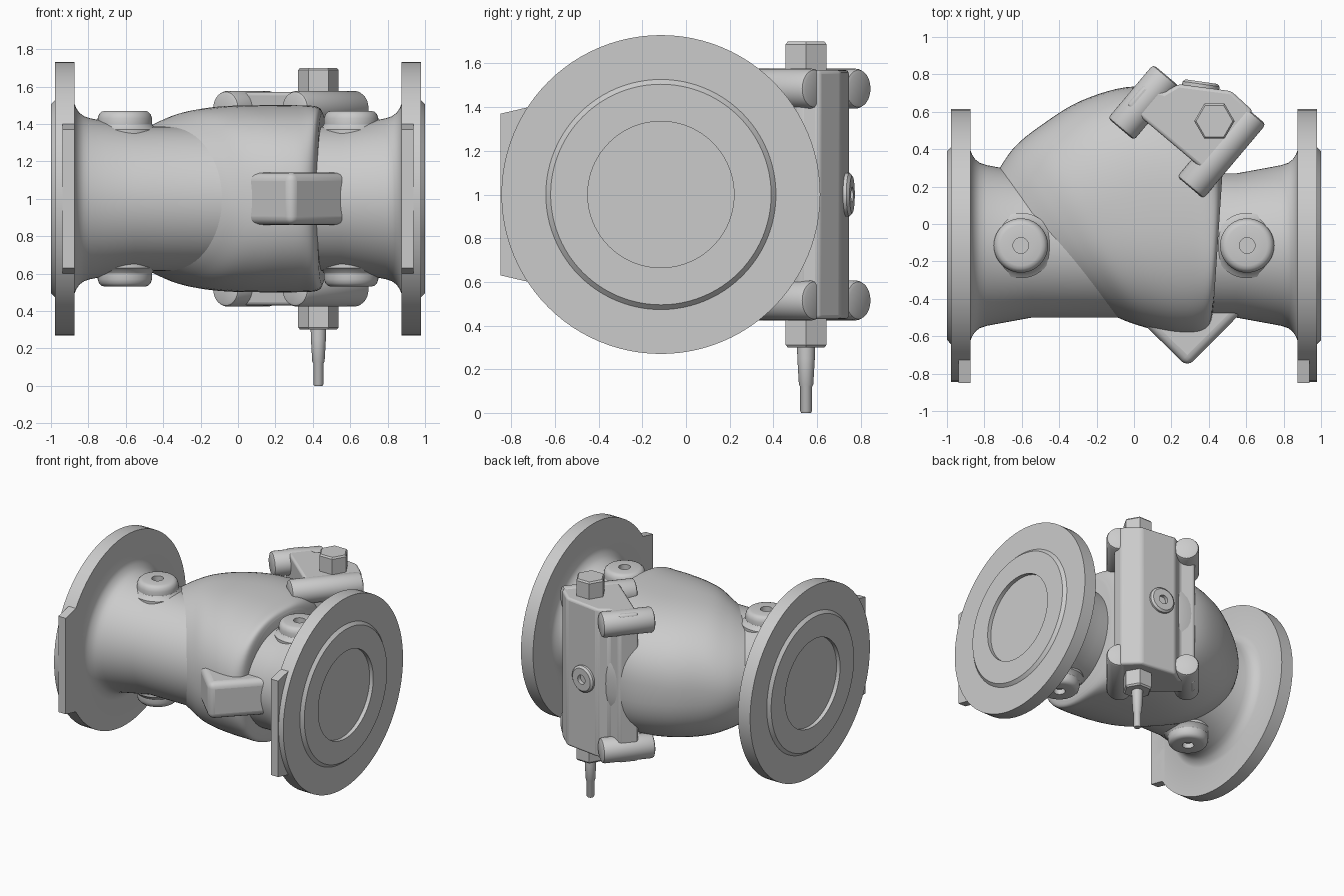
import bpy, bmesh
from math import cos, sin, pi, radians, copysign
from mathutils import Matrix, Vector

if "Cube" in bpy.data.objects:
    bpy.data.objects.remove(bpy.data.objects["Cube"])

AX_Y, AX_Z = -0.115, 1.0          # pipe axis runs along x through here


def finish(name, bm, mat=None, bevel=0, seg=3):
    bmesh.ops.remove_doubles(bm, verts=bm.verts, dist=1e-5)
    if mat:
        bmesh.ops.transform(bm, matrix=mat, verts=bm.verts)
    bmesh.ops.recalc_face_normals(bm, faces=bm.faces)
    me = bpy.data.meshes.new(name)
    bm.to_mesh(me)
    bm.free()
    ob = bpy.data.objects.new(name, me)
    bpy.context.collection.objects.link(ob)
    if bevel:
        m = ob.modifiers.new("round", 'BEVEL')
        m.width, m.segments, m.limit_method = bevel, seg, 'ANGLE'
        m.angle_limit = radians(30)
    return ob


def skin(name, rings, mat=None):
    bm = bmesh.new()
    vs = [[bm.verts.new(p) for p in r] for r in rings]
    n = len(vs[0])
    for a, b in zip(vs, vs[1:]):
        for i in range(n):
            bm.faces.new((a[i], a[(i + 1) % n], b[(i + 1) % n], b[i]))
    for cap in (vs[0], vs[-1]):
        bm.faces.new(cap)
    return finish(name, bm, mat)


def lathe(name, prof, mat, n=48):
    """Revolve (radius, height) points around local z."""
    return skin(name, [[(max(r, 2e-4) * cos(2 * pi * i / n), max(r, 2e-4) * sin(2 * pi * i / n), h)
                        for i in range(n)] for r, h in prof], mat)


def prism(name, pts, z0, z1, mat=None, bevel=0, seg=3):
    bm = bmesh.new()
    f = bm.faces.new([bm.verts.new((x, y, z0)) for x, y in pts])
    ex = bmesh.ops.extrude_face_region(bm, geom=[f])
    bmesh.ops.translate(bm, vec=(0, 0, z1 - z0),
                        verts=[v for v in ex["geom"] if isinstance(v, bmesh.types.BMVert)])
    return finish(name, bm, mat, bevel, seg)


def frame(x, y, z, o):
    m = Matrix((x, y, z)).transposed().to_4x4()
    m.translation = Vector(o)
    return m


# Pipe with both flanges, raised faces and shallow bore recesses
half = [(0, .97), (.335, .97), (.335, 1), (.505, 1), (.527, .978), (.73, .978), (.73, .875),
        (.51, .875), (.485, .865), (.46, .848), (.442, .825), (.43, .79), (.415, .71), (.386, .55)]
lathe("flanged_pipe", half + [(r, -h) for r, h in reversed(half)],
      frame((0, 1, 0), (0, 0, 1), (1, 0, 0), (0, AX_Y, AX_Z)), 96)

# Flat feet on the flanges and threaded bosses on the necks
foot = [(-.85, .63), (-.85, 1.37), (-.7, 1.405), (-.7, .595)]
boss = [(0, .43), (.042, .43), (.042, .47), (.108, .47), (.125, .465), (.138, .452),
        (.145, .43), (.145, .40), (.155, .385), (.175, .37), (.175, .3)]
for side, s in (("left", -1), ("right", 1)):
    x0, x1 = sorted((s * .875, s * .938))
    prism("foot_" + side, foot, x0, x1, frame((0, 1, 0), (0, 0, 1), (1, 0, 0), (0, 0, 0)))
    for level, k in (("top", 1), ("bottom", -1)):
        lathe(f"boss_{side}_{level}", boss,
              frame((1, 0, 0), (0, k, 0), (0, 0, k), (s * .605, AX_Y, AX_Z)), 40)

# Bulging valve body: oblique rounded sections (back x, y, front x, y, half height, squareness)
stations = [(-.73, .28, -.11, -.49, .375, 2.0),
            (-.64, .41, -.04, -.52, .425, 2.1),
            (-.50, .525, .05, -.55, .47, 2.3),
            (-.28, .66, .15, -.575, .495, 2.4),
            (.00, .735, .25, -.588, .50, 2.5),
            (.27, .68, .35, -.583, .50, 2.5),
            (.44, .46, .405, -.54, .492, 2.5),
            (.475, .30, .425, -.45, .455, 2.5)]


def catmull(a, b, c, d, t):
    return [.5 * (2 * q + (r - p) * t + (2 * p - 5 * q + 4 * r - s) * t * t
                  + (3 * q - p - 3 * r + s) * t ** 3) for p, q, r, s in zip(a, b, c, d)]


def section(px, py, qx, qy, h, e, n=72):
    ring = []
    for i in range(n):
        c, s = cos(2 * pi * i / n), sin(2 * pi * i / n)
        c, s = copysign(abs(c) ** (2 / e), c), copysign(abs(s) ** (2 / e), s)
        ring.append(((px + qx + (px - qx) * c) / 2, (py + qy + (py - qy) * c) / 2, AX_Z + h * s))
    return ring


pad = [stations[0]] + stations + [stations[-1]]
rings = [section(*catmull(*pad[i:i + 4], k / 6)) for i in range(len(stations) - 1) for k in range(6)]
skin("valve_body", rings + [section(*stations[-1])])

# Angled stop block at the front of the body
d, e = Vector((.71, -.704, 0)), Vector((.704, .71, 0))
prism("stop_block", [(0, -.14), (.55, -.14), (.55, .14), (0, .14)], -.5, 0,
      frame(e, (0, 0, 1), d, (.285, -.765, 1)), .045, 4)

# Slanted cover plate in its own frame: u along the plate, v outward
U, V = Vector((.765, -.645, 0)), Vector((.645, .765, 0))
prism("cover_plate", [(-.44, .46), (-.44, .60), (-.33, .64), (-.30, .725), (-.06, .878),
                      (.09, .872), (.14, .80), (.14, .46)], .43, 1.57,
      frame(U, V, (0, 0, 1), (0, 0, 0)), .018)

# Four round bolt lugs on the cover corners
for side, u, v1 in (("rear", -.38, .718), ("front", .105, .862)):
    for level, z in (("top", 1.485), ("bottom", .515)):
        r = .091
        lathe(f"cover_lug_{side}_{level}",
              [(0, .342), (r - .018, .342), (r - .005, .348), (r, .36),
               (r, v1 - .02), (r - .006, v1 - .006), (r - .02, v1), (0, v1)],
              frame((0, 0, 1), U, V, U * u + Vector((0, 0, z))), 40)

# Plug boss on the sloped cover face
out = (U * -.53 + V * .848).normalized()
along = (U * .848 + V * .53).normalized()
lathe("cover_plug", [(0, 0), (.035, 0), (.035, .028), (.085, .028), (.1, .015), (.1, -.04), (0, -.04)],
      frame(along, Vector((0, 0, -1)), out, U * -.20 + V * .79 + Vector((0, 0, 1))), 40)

# Hinge pin: hex heads above and below, tapered stem
pin = frame((1, 0, 0), (0, 1, 0), (0, 0, 1), (.43, .55, 0))
for name, a, b in (("hinge_nut_top", 1.55, 1.70), ("hinge_nut_bottom", .45, .30)):
    c = .012 if b > a else -.012
    lathe(name, [(0, a), (.108, a), (.108, b - c), (.098, b), (0, b)], pin, 6)
lathe("hinge_stem", [(0, .32), (.042, .32), (.04, .25), (.033, .13), (.027, .12),
                     (.027, .008), (.022, 0), (0, 0)], pin, 24)

# Smooth shading with crisp edges
bpy.ops.object.select_all(action='SELECT')
bpy.context.view_layer.objects.active = bpy.data.objects["valve_body"]
bpy.ops.object.shade_smooth_by_angle(angle=radians(32))
